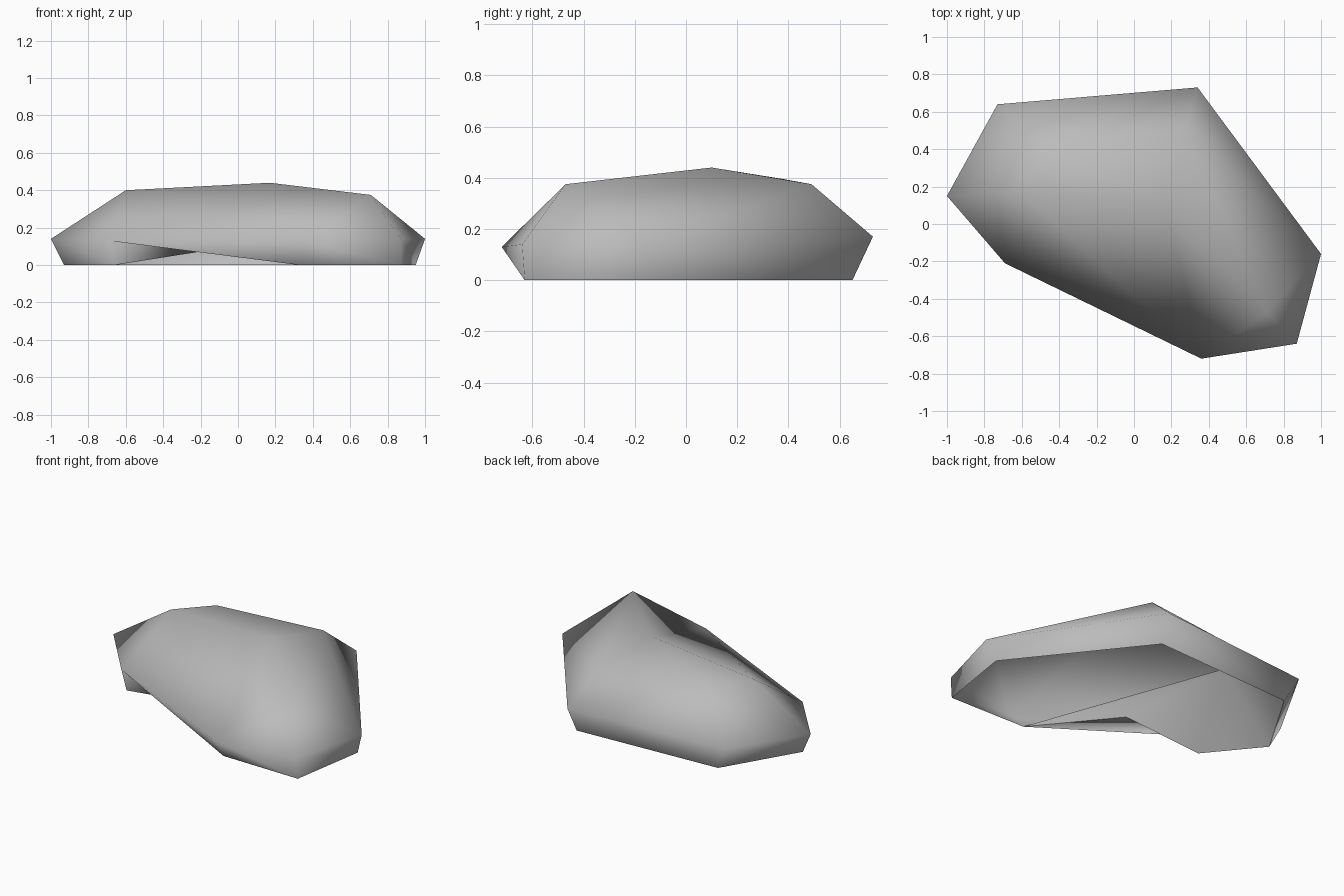
import bpy, bmesh

cube = bpy.data.objects.get("Cube")
if cube:
    bpy.data.objects.remove(cube, do_unlink=True)

stone = bpy.data.materials.new("stone_grey")
stone.use_nodes = True
grey = (0.5, 0.5, 0.5, 1)
stone.diffuse_color = grey
stone.node_tree.nodes["Principled BSDF"].inputs["Base Color"].default_value = grey
stone.node_tree.nodes["Principled BSDF"].inputs["Roughness"].default_value = 0.9

# Boulder: widest outline, narrower foot and a faceted crown
girth = [(-1, .15, .14), (-.69, -.21, .13), (.36, -.72, .13), (.87, -.64, .14),
         (1, -.16, .14), (.34, .73, .17), (-.73, .64, .16)]
foot = [(-.93, .13), (-.66, -.2), (.33, -.62), (.87, -.63),
        (.95, -.13), (.33, .65), (-.65, .6)]
crown = [(-.6, .17, .4), (.17, .1, .44), (.71, -.47, .375),
         (.27, .49, .375), (-.42, .38, .395)]

bm = bmesh.new()
g = [bm.verts.new(p) for p in girth]
f = [bm.verts.new((x, y, 0)) for x, y in foot]
west, peak, east, north, north_west = [bm.verts.new(p) for p in crown]
notch = bm.verts.new((-.15, -.25, .08))
fold_tip = bm.verts.new((-.55, .17, .37))

# Undercut band between girth and foot, notched at the front
for i in range(len(g)):
    j = (i + 1) % len(g)
    if i == 1:
        bm.faces.new((g[i], f[i], notch))
        bm.faces.new((g[i], notch, f[j]))
    else:
        bm.faces.new((g[i], f[i], f[j]))
    bm.faces.new((g[i], f[j], g[j]))

# Sloping shoulders and crown facets
for face in [(g[0], g[1], west), (g[1], g[2], west), (west, g[2], peak),
             (peak, g[2], east), (g[2], g[3], east), (g[3], g[4], east),
             (east, g[4], north), (g[4], g[5], north), (peak, east, north),
             (north, g[5], north_west), (g[5], g[6], north_west),
             (g[6], g[0], north_west), (g[0], west, north_west),
             (west, peak, north_west), (peak, north, north_west)]:
    bm.faces.new(face)

# Lining that folds up from the foot into the hollow underside
for a, b in [(f[2], notch), (notch, f[1]), (f[1], f[0]), (f[0], f[6])]:
    bm.faces.new((a, fold_tip, b))

# Smooth everywhere except two creases
for face in bm.faces:
    face.smooth = True
for pair in [(west, g[2]), (east, g[3])]:
    bm.edges.get(pair).smooth = False

mesh = bpy.data.meshes.new("rock_shell")
bm.to_mesh(mesh)
bm.free()
mesh.materials.append(stone)
rock = bpy.data.objects.new("rock_shell", mesh)
bpy.context.collection.objects.link(rock)
